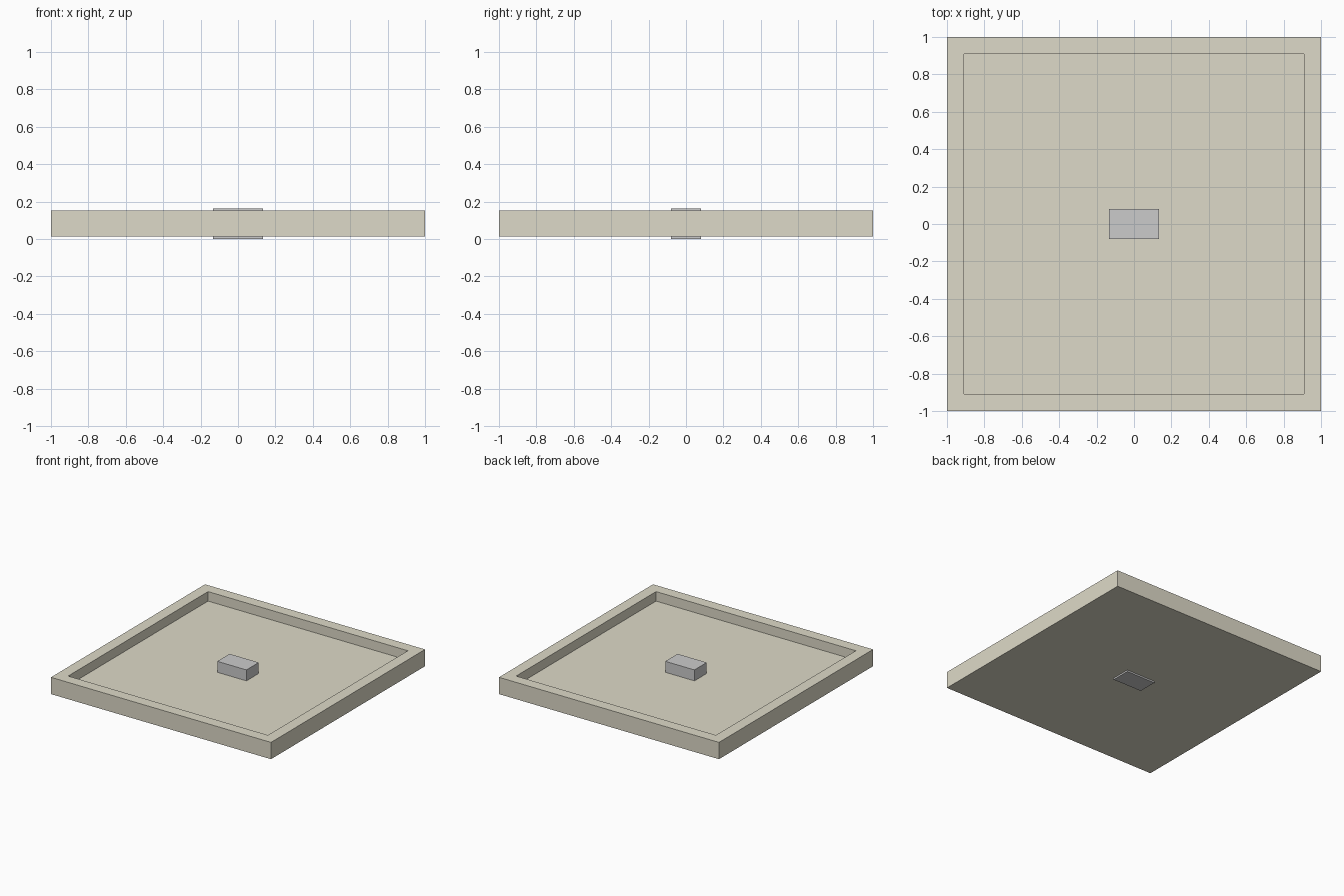
import bpy, bmesh

if "Cube" in bpy.data.objects:
    bpy.data.objects.remove(bpy.data.objects["Cube"])

RIM_TOP, FLOOR, BASE = 0.151, 0.073, 0.013
WALL = 0.13


def finish(bm, name):
    mesh = bpy.data.meshes.new(name)
    bm.to_mesh(mesh)
    bm.free()
    obj = bpy.data.objects.new(name, mesh)
    bpy.context.collection.objects.link(obj)
    return obj


def block(sx, sy, z0, z1):
    bm = bmesh.new()
    bmesh.ops.create_cube(bm, size=1)
    bmesh.ops.scale(bm, vec=(sx, sy, z1 - z0), verts=bm.verts)
    bmesh.ops.translate(bm, vec=(0, 0, (z0 + z1) / 2), verts=bm.verts)
    return bm


# Square tray: inset the top for the rim, then sink the floor
bm = block(2, 2, BASE, RIM_TOP)
bm.normal_update()
top = max(bm.faces, key=lambda f: f.calc_center_median().z)
for depth, thickness in ((0, WALL), (FLOOR - RIM_TOP, 0)):
    if thickness:
        bmesh.ops.inset_region(bm, faces=[top], thickness=thickness)
    else:
        ring = bmesh.ops.extrude_discrete_faces(bm, faces=[top])
        bmesh.ops.translate(bm, vec=(0, 0, depth), verts=ring["faces"][0].verts)
tray = finish(bm, "tray")
mat = bpy.data.materials.new("tan")
mat.diffuse_color = (0.73, 0.70, 0.58, 1)
mat.use_nodes = True
mat.node_tree.nodes["Principled BSDF"].inputs["Base Color"].default_value = mat.diffuse_color
tray.data.materials.append(mat)

# Central block passing through the tray floor
finish(block(0.265, 0.16, 0, 0.163), "central_block")
